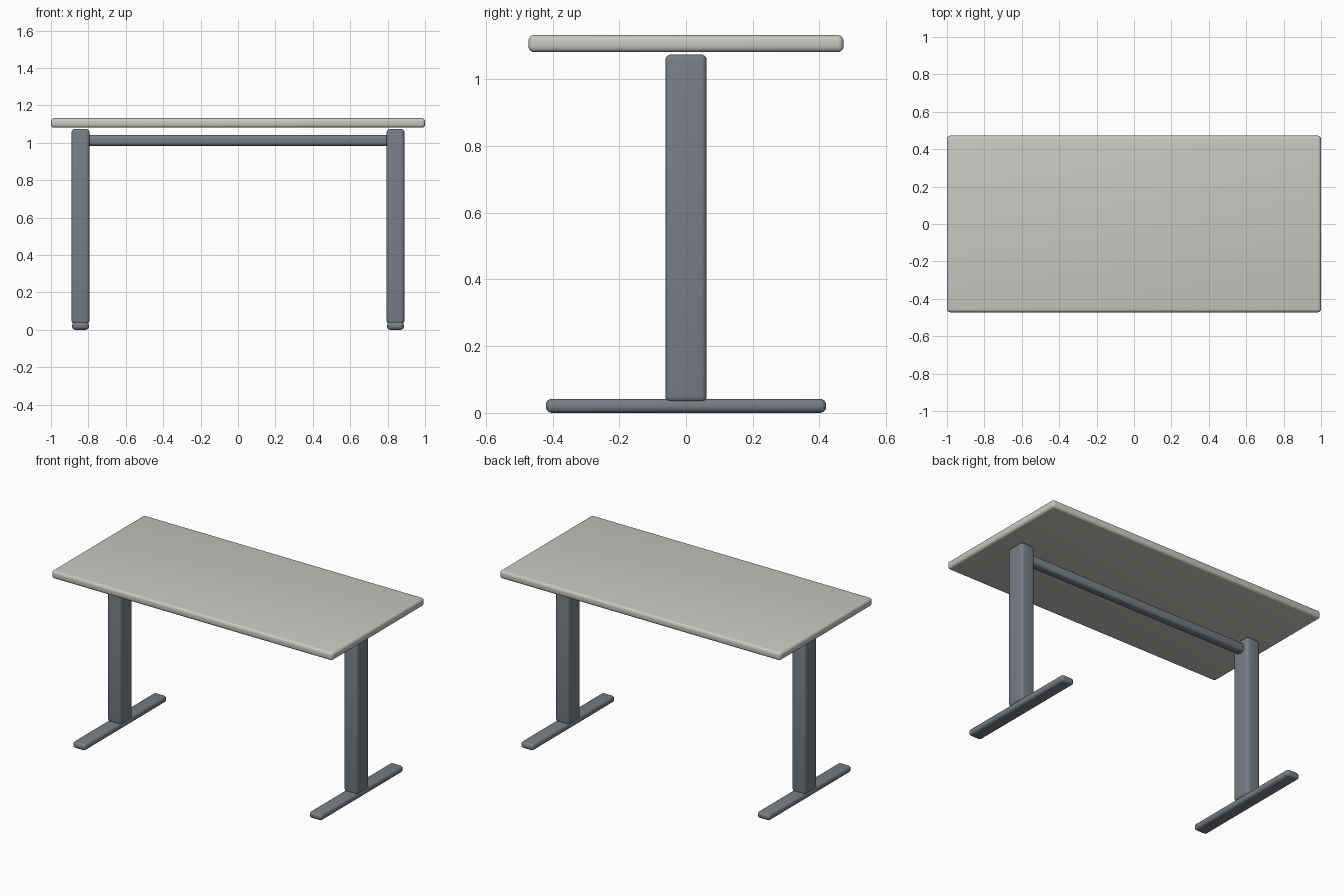
import bpy

if "Cube" in bpy.data.objects:
    bpy.data.objects.remove(bpy.data.objects["Cube"])

def material(name, rgb):
    m = bpy.data.materials.new(name)
    m.diffuse_color = (*rgb, 1)
    m.use_nodes = True
    m.node_tree.nodes["Principled BSDF"].inputs["Base Color"].default_value = m.diffuse_color
    return m

top_mat = material("warm light grey", (0.58, 0.58, 0.54))
frame_mat = material("slate grey", (0.19, 0.21, 0.24))

def rounded_box(name, lo, hi, radius, mat):
    """Box between two corners with rounded edges."""
    bpy.ops.mesh.primitive_cube_add(size=1, location=[(a + b) / 2 for a, b in zip(lo, hi)])
    ob = bpy.context.object
    ob.name = name
    ob.scale = [b - a for a, b in zip(lo, hi)]
    bpy.ops.object.transform_apply(location=False, rotation=False, scale=True)
    bev = ob.modifiers.new("Rounded edges", 'BEVEL')
    bev.width = radius
    bev.segments = 4
    bpy.ops.object.modifier_apply(modifier=bev.name)
    ob.data.materials.append(mat)
    bpy.ops.object.shade_smooth_by_angle()
    return ob

# Desk top
rounded_box("desk_top", (-1, -0.472, 1.081), (1, 0.472, 1.132), 0.017, top_mat)

# Leg column and foot on each side
for side, s in (("left", -1), ("right", 1)):
    x = s * 0.842
    rounded_box(side + "_leg", (x - 0.0475, -0.062, 0.032), (x + 0.0475, 0.062, 1.074), 0.017, frame_mat)
    rounded_box(side + "_foot", (x - 0.045, -0.42, 0), (x + 0.045, 0.42, 0.042), 0.018, frame_mat)

# Cross beam between the legs
rounded_box("cross_beam", (-0.81, -0.03, 0.984), (0.81, 0.03, 1.042), 0.018, frame_mat)
